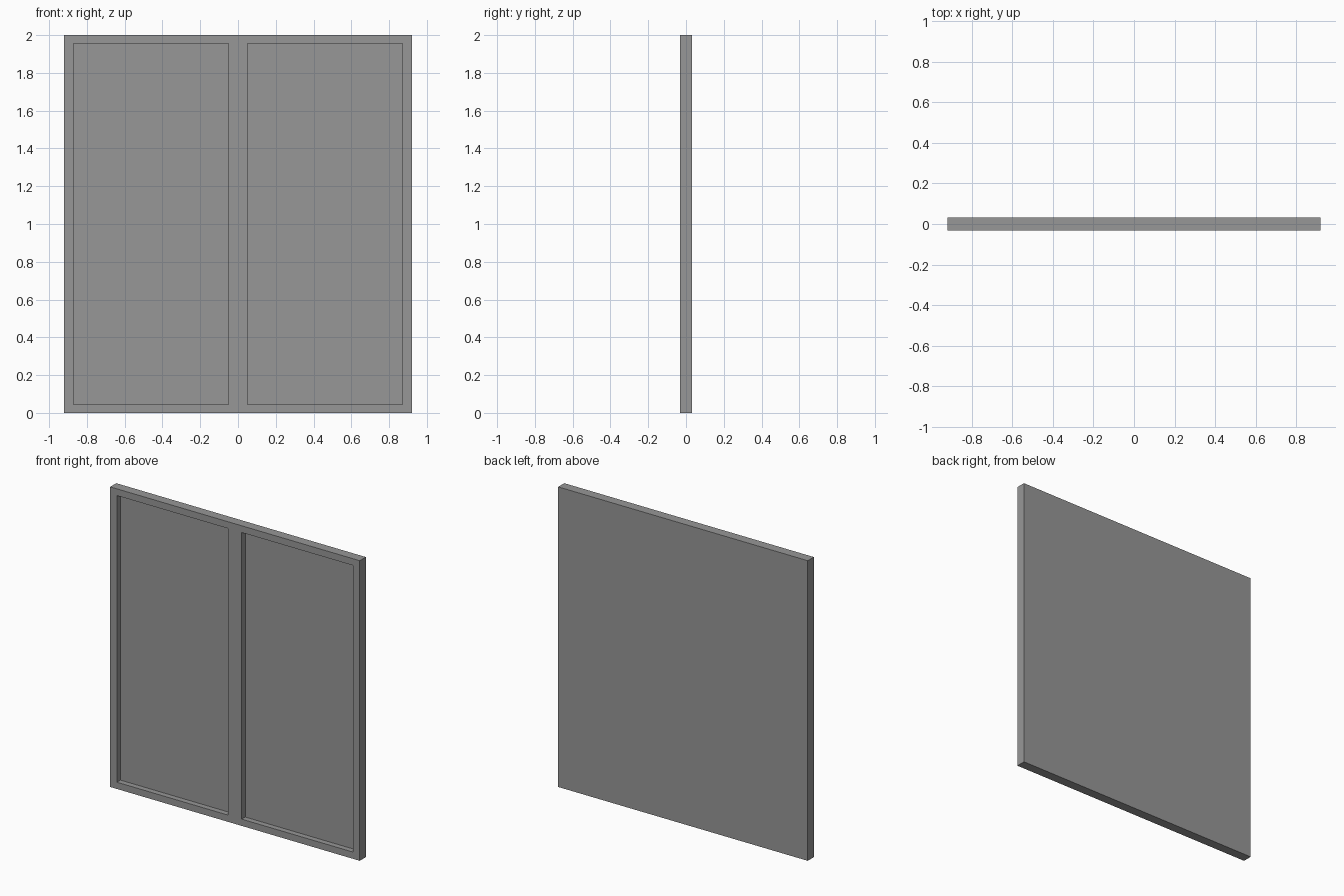
import bpy
import bmesh

if "Cube" in bpy.data.objects:
    bpy.data.objects.remove(bpy.data.objects["Cube"])

HALF_W, HEIGHT, HALF_D = 0.92, 2.0, 0.032
RECESS = 0.037
XS = [-HALF_W, -0.87, -0.05, 0.05, 0.87, HALF_W]
ZS = [0.0, 0.045, 1.955, HEIGHT]

bm = bmesh.new()

# Front face as a grid of rails, stiles and two panel openings
grid = [[bm.verts.new((x, -HALF_D, z)) for x in XS] for z in ZS]
cells = {}
for j in range(len(ZS) - 1):
    for i in range(len(XS) - 1):
        cells[i, j] = bm.faces.new((grid[j][i], grid[j][i + 1],
                                    grid[j + 1][i + 1], grid[j + 1][i]))

# Sides of the slab, closed with a flat back
rim = [e for e in bm.edges if e.is_boundary]
walls = bmesh.ops.extrude_edge_only(bm, edges=rim)["geom"]
back_verts = [g for g in walls if isinstance(g, bmesh.types.BMVert)]
bmesh.ops.translate(bm, verts=back_verts, vec=(0, 2 * HALF_D, 0))
bmesh.ops.contextual_create(bm, geom=[e for e in bm.edges if e.is_boundary])

# Two sunken panels
panels = bmesh.ops.extrude_discrete_faces(bm, faces=[cells[1, 1], cells[3, 1]])["faces"]
for face in panels:
    bmesh.ops.translate(bm, verts=face.verts[:], vec=(0, RECESS, 0))

bmesh.ops.recalc_face_normals(bm, faces=bm.faces[:])
mesh = bpy.data.meshes.new("double_panel")
bm.to_mesh(mesh)
bm.free()

# Dark grey finish
dark_grey = bpy.data.materials.new("dark_grey")
dark_grey.diffuse_color = (0.31, 0.31, 0.31, 1.0)
dark_grey.use_nodes = True
dark_grey.node_tree.nodes["Principled BSDF"].inputs["Base Color"].default_value = dark_grey.diffuse_color
mesh.materials.append(dark_grey)
bpy.context.collection.objects.link(bpy.data.objects.new("double_panel", mesh))
